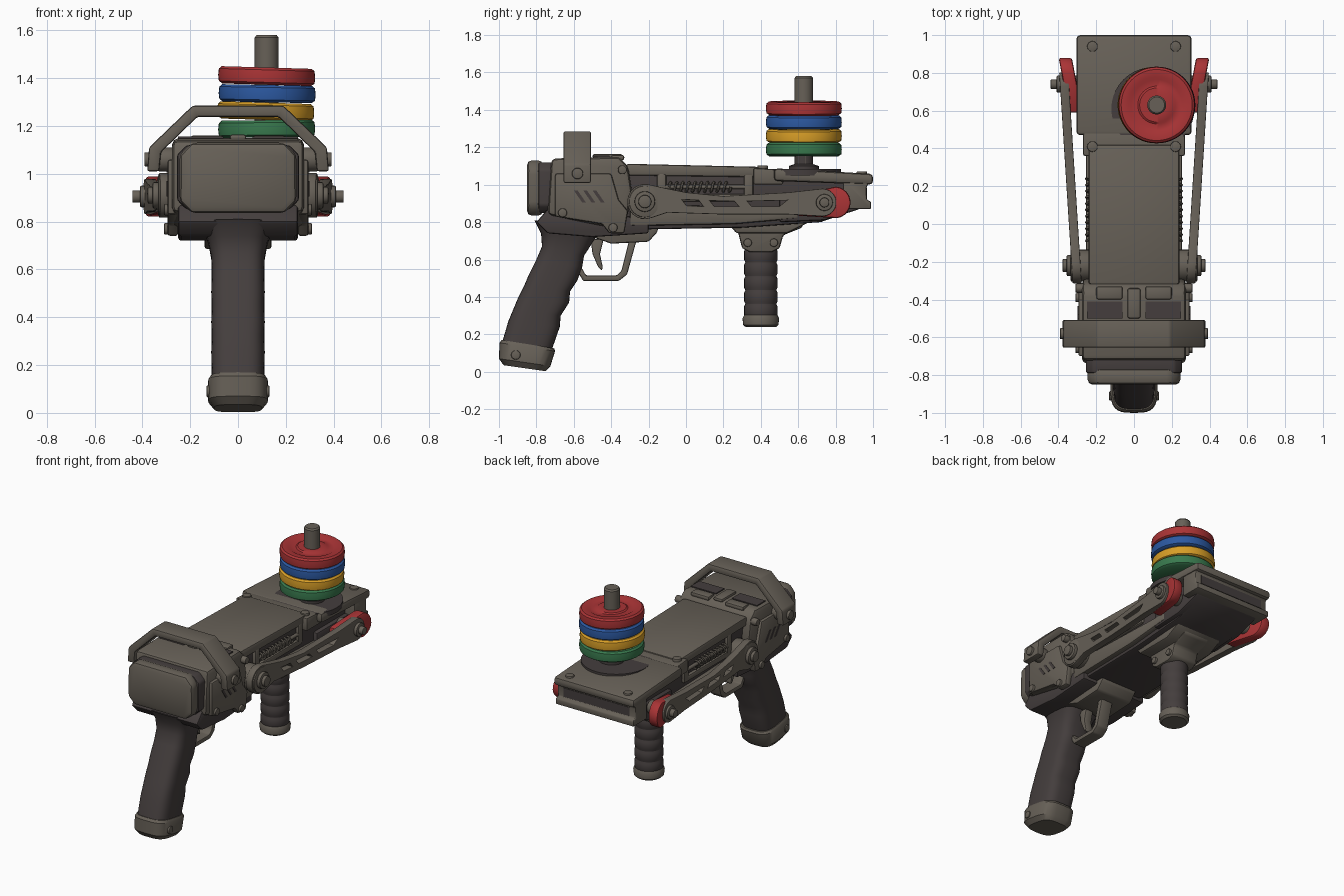
import bpy, bmesh, math
from mathutils import Vector

cube = bpy.data.objects.get("Cube")
if cube:
    bpy.data.objects.remove(cube, do_unlink=True)


def material(name, rgb):
    m = bpy.data.materials.new(name)
    m.use_nodes = True
    m.diffuse_color = (*rgb, 1)
    m.node_tree.nodes["Principled BSDF"].inputs["Base Color"].default_value = (*rgb, 1)
    return m


METAL = material("warm grey metal", (0.135, 0.118, 0.096))
DARK = material("dark charcoal", (0.058, 0.048, 0.047))
RED = material("red", (0.40, 0.034, 0.036))
BLUE = material("blue", (0.025, 0.10, 0.36))
YELLOW = material("yellow", (0.68, 0.34, 0.02))
GREEN = material("green", (0.04, 0.19, 0.075))
parts = []


def add(name, mesh, mat, bevel=0.0, mirror=False):
    ob = bpy.data.objects.new(name, mesh)
    bpy.context.scene.collection.objects.link(ob)
    mesh.materials.clear()
    mesh.materials.append(mat)
    if bevel:
        b = ob.modifiers.new("Bevel", 'BEVEL')
        b.width, b.segments, b.limit_method = bevel, 2, 'ANGLE'
    if mirror:
        ob.modifiers.new("Mirror", 'MIRROR').use_mirror_merge = False
    parts.append(ob)
    return ob


def prism(name, outline, w0, w1, mat, axis='x', bevel=0.012, mirror=False, shear=None):
    """Extrude a flat outline along an axis between w0 and w1."""
    place = {'x': lambda a, b, w: (w, a, b), 'y': lambda a, b, w: (a, w, b),
             'z': lambda a, b, w: (a, b, w)}[axis]
    bm = bmesh.new()
    ends = [[bm.verts.new(place(a, b, w)) for a, b in outline] for w in (w0, w1)]
    bm.faces.new(ends[0])
    bm.faces.new(ends[1])
    n = len(outline)
    for i in range(n):
        j = (i + 1) % n
        bm.faces.new((ends[0][i], ends[0][j], ends[1][j], ends[1][i]))
    if shear:
        for v in bm.verts:
            v.co.x += shear(v.co.y)
    bmesh.ops.recalc_face_normals(bm, faces=bm.faces)
    me = bpy.data.meshes.new(name)
    bm.to_mesh(me)
    bm.free()
    return add(name, me, mat, bevel, mirror)


def rect(a0, a1, b0, b1, c=0.0):
    if not c:
        return [(a0, b0), (a1, b0), (a1, b1), (a0, b1)]
    return [(a0 + c, b0), (a1 - c, b0), (a1, b0 + c), (a1, b1 - c),
            (a1 - c, b1), (a0 + c, b1), (a0, b1 - c), (a0, b0 + c)]


def arc(a, b, r, start=0, end=360, n=24):
    span = n if end - start == 360 else n - 1
    angles = [math.radians(start + (end - start) * i / span) for i in range(n)]
    return [(a + r * math.cos(t), b + r * math.sin(t)) for t in angles]


def bolt(name, y, z, r, x0, x1, mat=METAL, bevel=0.006):
    prism(name, arc(y, z, r), x0, x1, mat, bevel=bevel, mirror=True)


def loft(name, rings, mat, bevel=0.0):
    """Skin closed rings of points and cap both ends."""
    bm = bmesh.new()
    loops = [[bm.verts.new(p) for p in ring] for ring in rings]
    for lo, hi in zip(loops, loops[1:]):
        for i in range(len(lo)):
            j = (i + 1) % len(lo)
            bm.faces.new((lo[i], lo[j], hi[j], hi[i]))
    bm.faces.new(loops[0])
    bm.faces.new(loops[-1])
    bmesh.ops.recalc_face_normals(bm, faces=bm.faces)
    me = bpy.data.meshes.new(name)
    bm.to_mesh(me)
    bm.free()
    return add(name, me, mat, bevel)


def lathe(name, profile, x, y, mat, tilt=0.0, n=48):
    rings = [[(x + dx, y + dy, z + tilt * dx) for dx, dy in arc(0, 0, r, n=n)] for r, z in profile]
    return loft(name, rings, mat)


def grip_ring(yb, zb, yf, zf, hw, n=32):
    back, front = Vector((0, yb, zb)), Vector((0, yf, zf))
    mid, half = (back + front) / 2, (front - back) / 2
    soft = lambda v: math.copysign(abs(v) ** 0.6, v)
    return [mid + half * soft(c) + Vector((hw * soft(s), 0, 0)) for c, s in arc(0, 0, 1, n=n)]


def curve_mesh(name, splines, flat=False, depth=0.0, extrude=0.0):
    cu = bpy.data.curves.new(name, 'CURVE')
    cu.dimensions = '2D' if flat else '3D'
    cu.fill_mode = 'BOTH' if flat else 'FULL'
    cu.bevel_depth, cu.extrude, cu.bevel_resolution = depth, extrude, 1
    for pts in splines:
        sp = cu.splines.new('POLY')
        sp.points.add(len(pts) - 1)
        for p, co in zip(sp.points, pts):
            p.co = (*co, 0, 1) if flat else (*co, 1)
        sp.use_cyclic_u = flat
    tmp = bpy.data.objects.new(name, cu)
    bpy.context.scene.collection.objects.link(tmp)
    me = bpy.data.meshes.new_from_object(tmp.evaluated_get(bpy.context.evaluated_depsgraph_get()))
    bpy.data.objects.remove(tmp, do_unlink=True)
    return me


# Main body: dark core, grey cover, nose
prism("body_core", [(-.6, .8), (-.3, .76), (.3, .77), (.72, .8), (.95, .88), (.95, 1.05), (-.6, 1.08)],
      -.22, .22, DARK)
prism("body_cover", [(-.32, 1.05), (.42, 1.04), (.42, 1.095), (-.32, 1.112)], -.24, .24, METAL)
prism("cover_shoulder", [(.36, 1.0), (.52, 1.0), (.52, 1.08), (.36, 1.09)], -.27, .27, METAL)
prism("top_plate", [(.47, 1.02), (1, 1.0), (1, 1.058), (.47, 1.088)], -.305, .305, METAL, bevel=.02)
prism("nose_block", [(.84, .87), (.99, .87), (.99, .91), (.965, .92), (.965, .99), (.99, 1.02), (.84, 1.03)],
      -.295, .295, METAL, bevel=.008)
prism("nose_slot", rect(-.25, .25, .925, .985), .96, .969, DARK, axis='y', bevel=0)
prism("nose_underside", [(.5, .8), (.74, .81), (.93, .87), (.86, .93), (.5, .93)], -.25, .25, DARK)

# Side rails, spring window frame and springs
prism("lower_rail", [(-.3, .78), (.26, .79), (.6, .82), (.6, .87), (-.3, .9)], .2, .255, METAL, mirror=True)
prism("window_sill", rect(-.15, .36, .91, .95), .2, .24, METAL, mirror=True)
for y in (-.13, .335):
    prism("window_post", rect(y - .025, y + .025, .92, 1.06), .2, .242, METAL, mirror=True)
coil = [(.228 + .024 * math.cos(t), -.09 + .33 * t / (20 * math.pi), .988 + .024 * math.sin(t))
        for t in (i * math.pi / 6 for i in range(121))]
add("spring", curve_mesh("spring", [coil], depth=.0075), METAL, mirror=True)
prism("spring_rod", arc(.228, .988, .012, n=12), -.12, .33, METAL, axis='y', bevel=0, mirror=True)

# Rear receiver
prism("receiver", [(-.74, .84), (-.5, .79), (-.34, .76), (-.31, .85), (-.29, .97), (-.31, 1.1), (-.36, 1.15),
                   (-.72, 1.14)], -.275, .275, METAL, bevel=.025)
prism("receiver_side_plate", [(-.7, .83), (-.45, .79), (-.41, .74), (-.33, .74), (-.31, .86), (-.36, .92),
                              (-.4, 1.06), (-.7, 1.06)], .25, .295, METAL, mirror=True)
prism("receiver_base", [(-.8, .8), (-.74, .74), (-.5, .72), (-.2, .74), (-.2, .82), (-.74, .87)],
      -.25, .25, DARK)
prism("guard_mount", [(-.58, .78), (-.5, .72), (-.4, .685), (-.2, .695), (-.15, .75), (-.15, .8)],
      -.14, .14, METAL)
prism("butt_collar", rect(-.255, .255, .85, 1.12, .04), -.79, -.68, DARK, axis='y')
prism("butt_pad", rect(-.245, .245, .835, 1.13, .05), -.85, -.765, METAL, axis='y', bevel=.025)
prism("sight_rib", rect(-.035, .035, -.5, -.34), 1.14, 1.165, METAL, axis='z')
prism("sight_recess", rect(.06, .25, -.5, -.41), 1.148, 1.155, DARK, axis='z', bevel=0, mirror=True)
prism("sight_block", rect(.06, .2, -.4, -.33), 1.13, 1.16, METAL, axis='z', mirror=True)
for i in range(3):
    y = -.6 + .05 * i
    prism("vent_slash", [(y, .97), (y + .02, .97), (y + .065, .905), (y + .045, .905)],
          .29, .298, DARK, bevel=0, mirror=True)
for y, z in ((-.66, .85), (-.39, .77), (-.34, 1.08)):
    bolt("receiver_bolt", y, z, .024, .25, .31)

# Roll bar over the receiver
half = [(.33, 1.01), (.322, 1.09), (.17, 1.238)]
outer = [(.19, 1.285), (.372, 1.11), (.38, 1.01)]
prism("roll_bar", half + [(-a, b) for a, b in half[::-1]] + [(-a, b) for a, b in outer[::-1]] + outer[::-1][::-1],
      -.655, -.508, METAL, axis='y', bevel=.01)
bolt("roll_bar_pad", -.58, 1.06, .05, .26, .335)
bolt("roll_bar_bolt", -.58, 1.06, .03, .33, .392)

# Side arms with real cut-outs, leaning outward toward the nose
outline = (arc(-.22, .91, .09, 80, 290, 14) + [(-.1, .855), (.2, .845), (.55, .845)]
           + arc(.73, .905, .07, -90, 90, 12) + [(.55, .955), (.2, .935), (0, .955), (-.1, .975)])
holes = [[(.0, .885), (.1, .88), (.07, .92), (-.03, .925)],
         [(.15, .88), (.29, .88), (.26, .915), (.12, .918)],
         [(.35, .88), (.5, .88), (.55, .92), (.32, .915)]]
arm = curve_mesh("side_arm", [outline] + holes, flat=True, extrude=.02, depth=.004)
for v in arm.vertices:
    u, h, w = v.co
    v.co = (w + .308 + (u + .2) * .064, u, h)
add("side_arm", arm, METAL, mirror=True)
prism("red_end_cap", [(.59, .835)] + arc(.795, .905, .085, -80, 85, 12) + [(.59, .945)],
      -.035, .035, RED, mirror=True, shear=lambda y: .305 + (y - .57) * .19)
for r, x0, x1 in ((.085, .22, .335), (.055, .33, .357), (.035, .35, .378)):
    bolt("rear_pivot", -.22, .91, r, x0, x1)
for r, x0, x1 in ((.045, .25, .41), (.026, .4, .442)):
    bolt("front_pivot", .74, .905, r, x0, x1)

# Rear grip with finger swells, and its cap
stations = [(-.81, .81, -.46, .75, .15), (-.775, .74, -.5, .69, .125), (-.77, .67, -.545, .62, .112),
            (-.80, .6, -.555, .56, .11), (-.84, .52, -.58, .49, .112), (-.865, .46, -.62, .43, .11),
            (-.9, .39, -.625, .37, .112), (-.925, .33, -.67, .3, .11), (-.95, .27, -.675, .24, .112),
            (-.985, .15, -.72, .11, .11)]
loft("rear_grip", [grip_ring(*s) for s in stations], DARK)
loft("rear_grip_cap", [grip_ring(*s) for s in (
    (-.985, .17, -.705, .125, .115), (-.997, .155, -.7, .11, .125), (-1, .07, -.725, .03, .125),
    (-.975, .035, -.75, .003, .1))], METAL)
bolt("cap_bolt", -.91, .09, .025, .1, .132)

# Trigger and guard
prism("trigger_guard", [(-.575, .53), (-.55, .485), (-.36, .485), (-.315, .52), (-.265, .7), (-.305, .7),
                        (-.345, .54), (-.37, .515), (-.535, .515), (-.56, .56)], -.045, .045, METAL, bevel=.008)
prism("trigger", [(-.51, .71), (-.5, .63), (-.47, .56), (-.45, .54), (-.445, .56), (-.46, .63), (-.44, .71)],
      -.03, .03, METAL, bevel=.008)

# Front grip: mount, ribbed handle, cap
prism("front_grip_mount", [(.23, .8), (.28, .74), (.3, .66), (.34, .64), (.46, .64), (.5, .66), (.52, .73),
                           (.62, .77), (.64, .82)], -.1, .1, METAL)
prism("front_grip_saddle", [(.22, .8), (.27, .74), (.54, .74), (.66, .8)], -.18, .18, METAL)
for y in (.33, .47):
    bolt("mount_bolt", y, .69, .022, .09, .115)
ribs = []
for i in range(5):
    z = .29 + i * .074
    ribs += [(.083, z), (.089, z + .012), (.089, z + .06), (.083, z + .072)]
lathe("front_grip", ribs, 0, .4, DARK, n=32)
lathe("front_grip_cap", [(.08, .238), (.094, .25), (.098, .285), (.088, .305)], 0, .4, METAL, n=32)

# Weight stack on its post
PX, PY = .12, .63
prism("stack_base", arc(PX - .02, PY - .02, .22, n=40), 1.05, 1.083, DARK, axis='z', bevel=0)
lathe("stack_collar", [(.08, 1.06), (.08, 1.1), (.05, 1.11), (.05, 1.16)], PX, PY, DARK)
lathe("stack_post", [(.05, 1.1), (.05, 1.57), (.042, 1.58)], PX, PY, METAL, n=32)
plates = (("green_plate", GREEN, .01, 0), ("yellow_plate", YELLOW, -.03, -.004),
          ("blue_plate", BLUE, -.02, .002), ("red_plate", RED, -.03, 0))
for i, (name, mat, tilt, dx) in enumerate(plates):
    z = 1.152 + i * .0735
    profile = [(.05, z), (.185, z), (.2, z + .01), (.203, z + .035), (.2, z + .062), (.188, z + .072),
               (.15, z + .072), (.135, z + .064), (.1, z + .064), (.09, z + .071), (.05, z + .071)]
    lathe(name, profile, PX + dx, PY, mat, tilt)

# Corner bolts on the top plate
for y, z in ((.94, 1.058), (.41, 1.09)):
    prism("top_bolt", arc(.22, y, .028), z - .02, z + .014, METAL, axis='z', bevel=.005, mirror=True)

# Bake modifiers and smooth
bpy.ops.object.select_all(action='DESELECT')
for ob in parts:
    ob.select_set(True)
bpy.context.view_layer.objects.active = parts[0]
bpy.ops.object.convert(target='MESH')
bpy.ops.object.shade_smooth_by_angle(angle=math.radians(35))
